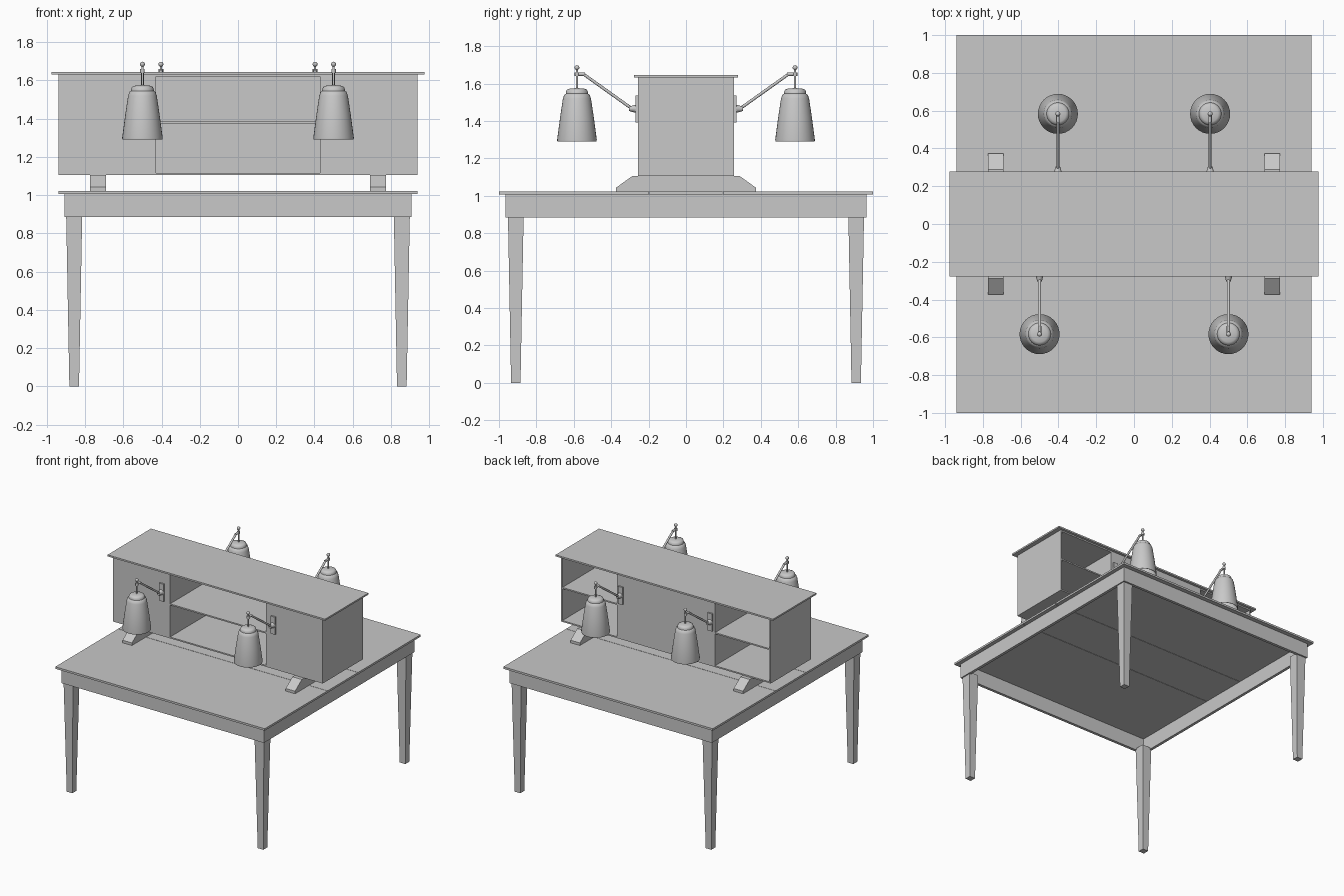
import bpy, bmesh
from math import cos, sin, pi
from mathutils import Vector

cube = bpy.data.objects.get("Cube")
if cube:
    bpy.data.objects.remove(cube, do_unlink=True)

# One plain grey for everything
grey = bpy.data.materials.new("plain_grey")
grey.use_nodes = True
grey.diffuse_color = (0.58, 0.58, 0.58, 1)
grey.node_tree.nodes["Principled BSDF"].inputs["Base Color"].default_value = grey.diffuse_color


def finish(name, bm, smooth=False):
    bmesh.ops.recalc_face_normals(bm, faces=bm.faces)
    mesh = bpy.data.meshes.new(name)
    bm.to_mesh(mesh)
    bm.free()
    mesh.materials.append(grey)
    obj = bpy.data.objects.new(name, mesh)
    bpy.context.collection.objects.link(obj)
    if smooth:
        bpy.ops.object.select_all(action='DESELECT')
        bpy.context.view_layer.objects.active = obj
        obj.select_set(True)
        bpy.ops.object.shade_smooth_by_angle(angle=0.7)
    return obj


def box(name, x, y, z, taper=1.0):
    """Box from ranges; taper scales the bottom face about its centre."""
    bm = bmesh.new()
    bmesh.ops.create_cube(bm, size=1)
    for v in bm.verts:
        k = taper if v.co.z < 0 else 1
        v.co = [(a + b) / 2 + c * (b - a) * s
                for (a, b), c, s in zip((x, y, z), v.co, (k, k, 1))]
    return finish(name, bm)


def span(side, a, b):
    return tuple(sorted((side * a, side * b)))


def lathe(name, centre, profile, closed=False, steps=32):
    bm = bmesh.new()
    rings = []
    for r, z in profile:
        rings.append([bm.verts.new((centre[0] + r * cos(2 * pi * i / steps),
                                    centre[1] + r * sin(2 * pi * i / steps), z))
                      for i in range(steps)])
    pairs = list(zip(rings, rings[1:]))
    if closed:
        pairs.append((rings[-1], rings[0]))
    else:
        bm.faces.new(rings[0])
        bm.faces.new(rings[-1])
    for lo, hi in pairs:
        for i in range(steps):
            j = (i + 1) % steps
            bm.faces.new((lo[i], lo[j], hi[j], hi[i]))
    return finish(name, bm, True)


def rod(name, start, end, r1, r2, sides=12):
    start, end = Vector(start), Vector(end)
    bm = bmesh.new()
    bmesh.ops.create_cone(bm, cap_ends=True, segments=sides, radius1=r1, radius2=r2,
                          depth=(end - start).length)
    turn = (end - start).to_track_quat('Z', 'Y').to_matrix().to_4x4()
    turn.translation = (start + end) / 2
    bm.transform(turn)
    return finish(name, bm, True)


# Table top in three boards with fine seams
TOP = 1.022
for name, lo, hi in (("front", -1, -0.197), ("middle", -0.194, 0.194), ("back", 0.197, 1)):
    box(f"table_top_{name}", (-0.94, 0.94), (lo, hi), (1.006, TOP))

# Apron rails
for s, name in ((-1, "right"), (1, "left")):
    box(f"apron_{name}", span(s, 0.885, 0.908), (-0.965, 0.965), (0.885, 1.006))
for s, name in ((-1, "front"), (1, "back")):
    box(f"apron_{name}", (-0.885, 0.885), span(s, 0.942, 0.965), (0.885, 1.006))

# Tapered legs
for sx, side in ((-1, "right"), (1, "left")):
    for sy, end in ((-1, "front"), (1, "back")):
        box(f"leg_{end}_{side}", span(sx, 0.815, 0.899), span(sy, 0.868, 0.952),
            (0, 0.9), 0.6)

# Cabinet shell: lid, top and bottom panels, sides and dividers
W, D, Z0, Z1 = 0.94, 0.257, 1.105, 1.632
T = 0.011
MID = 0.43
box("cabinet_lid", (-0.976, 0.976), (-0.278, 0.278), (Z1, 1.645))
box("cabinet_ceiling", (-W, W), (-D, D), (Z1 - T, Z1))
box("cabinet_floor", (-W, W), (-D, D), (Z0, Z0 + T))
inner = (Z0 + T, Z1 - T)
box("middle_back_panel", (-MID, MID), (D - T, D), inner)
box("middle_shelf", (-MID, MID), (-D, D - T), (1.374, 1.385))
for s, name in ((-1, "right"), (1, "left")):
    box(f"cabinet_side_{name}", span(s, W - T, W), (-D, D), inner)
    box(f"divider_{name}", span(s, MID, MID + T), (-D, D), inner)
    box(f"front_panel_{name}", span(s, MID + T, W - T), (-D, T - D), inner)
    box(f"side_shelf_{name}", span(s, MID + T, W - T), (T - D, D), (1.374, 1.385))

# Sloped cabinet feet
FOOT = [(-0.374, TOP), (0.374, TOP), (0.374, 1.043), (0.288, Z0), (-0.288, Z0), (-0.374, 1.043)]
for s, name in ((-1, "right"), (1, "left")):
    bm = bmesh.new()
    face = bm.faces.new([bm.verts.new((s * 0.732 - 0.042, y, z)) for y, z in FOOT])
    new = bmesh.ops.extrude_face_region(bm, geom=[face])["geom"]
    bmesh.ops.translate(bm, vec=(0.084, 0, 0),
                        verts=[g for g in new if isinstance(g, bmesh.types.BMVert)])
    finish(f"cabinet_foot_{name}", bm)

# Lamps with hollow bell shades on angled arms
SHADE = [(0.105, 1.29), (0.106, 1.3), (0.09, 1.42), (0.075, 1.52), (0.068, 1.54), (0.056, 1.548),
         (0.052, 1.548), (0.064, 1.535), (0.071, 1.518), (0.086, 1.42), (0.101, 1.3), (0.101, 1.29)]
CAP = [(0.06, 1.543), (0.059, 1.555), (0.054, 1.566), (0.042, 1.572), (0.012, 1.575)]
for sy, end, lamp_x in ((-1, "front", 0.5), (1, "back", 0.403)):
    for sx, side in ((-1, "right"), (1, "left")):
        x, y = sx * lamp_x, sy * 0.583
        tag = f"{end}_{side}"
        lathe(f"lamp_shade_{tag}", (x, y), SHADE, closed=True)
        lathe(f"lamp_cap_{tag}", (x, y), CAP)
        rod(f"lamp_stem_{tag}", (x, y, 1.57), (x, y, 1.675), 0.006, 0.006)
        rod(f"lamp_collar_{tag}", (x, y, 1.64), (x, y, 1.66), 0.012, 0.012)
        bm = bmesh.new()
        bmesh.ops.create_uvsphere(bm, u_segments=16, v_segments=10, radius=0.013)
        bmesh.ops.translate(bm, vec=(x, y, 1.685), verts=bm.verts)
        finish(f"lamp_finial_{tag}", bm, True)
        rod(f"lamp_bracket_{tag}", (x, y, 1.65), (x, sy * 0.54, 1.65), 0.009, 0.009)
        rod(f"lamp_arm_{tag}", (x, sy * 0.545, 1.648), (x, sy * 0.295, 1.47), 0.008, 0.008)
        rod(f"lamp_knuckle_{tag}", (x, sy * 0.268, 1.465), (x, sy * 0.305, 1.465), 0.022, 0.012)
        box(f"wall_plate_{tag}", (x - 0.02, x + 0.02), span(sy, D, 0.27), (1.393, 1.535))
